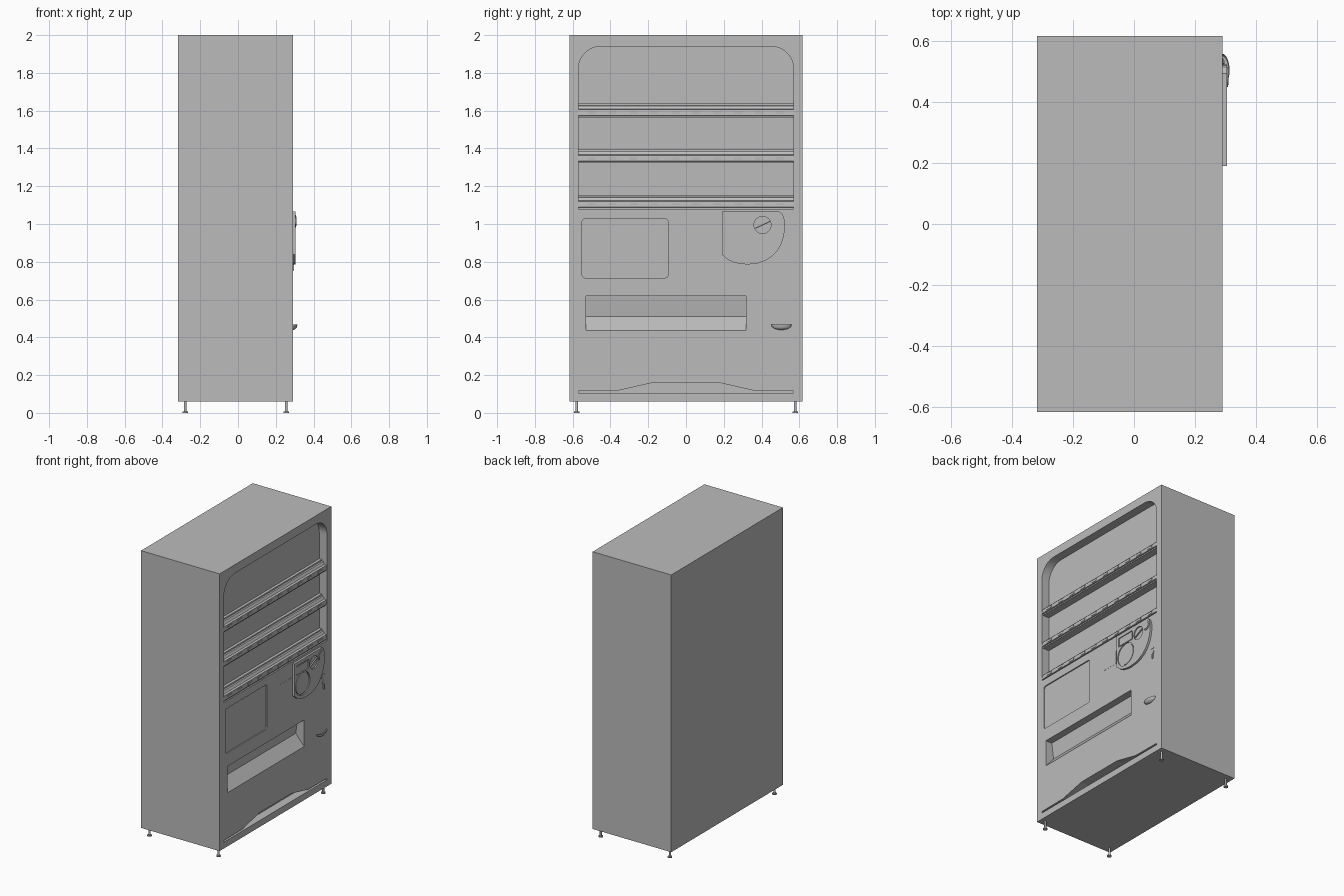
import bpy, bmesh, math
from mathutils import Vector

if "Cube" in bpy.data.objects:
    bpy.data.objects.remove(bpy.data.objects["Cube"])

grey = bpy.data.materials.new("light grey")
grey.diffuse_color = (0.5, 0.5, 0.5, 1)
grey.use_nodes = True
grey.node_tree.nodes["Principled BSDF"].inputs["Base Color"].default_value = grey.diffuse_color
F = 0.29          # x of the front panel (machine faces +x)
HW = 0.6175       # half width


def extrude(name, pts, vec):
    """Closed polygon extruded along vec."""
    bm = bmesh.new()
    face = bm.faces.new([bm.verts.new(p) for p in pts])
    r = bmesh.ops.extrude_face_region(bm, geom=[face])
    bmesh.ops.translate(bm, vec=vec, verts=[v for v in r["geom"] if isinstance(v, bmesh.types.BMVert)])
    bmesh.ops.recalc_face_normals(bm, faces=bm.faces)
    me = bpy.data.meshes.new(name)
    bm.to_mesh(me)
    bm.free()
    ob = bpy.data.objects.new(name, me)
    me.materials.append(grey)
    bpy.context.collection.objects.link(ob)
    return ob


def plate(name, yz, x0, x1):
    return extrude(name, [(x0, y, z) for y, z in yz], Vector((x1 - x0, 0, 0)))


def rail(name, xz, y0, y1):
    return extrude(name, [(x, y0, z) for x, z in xz], Vector((0, y1 - y0, 0)))


def rect(y0, y1, z0, z1, rb=0, rt=0, n=8):
    """Rectangle with rounded bottom (rb) and top (rt) corners."""
    pts = []
    for cy, cz, r, a in ((y0, z0, rb, 180), (y1, z0, rb, 270), (y1, z1, rt, 0), (y0, z1, rt, 90)):
        if r == 0:
            pts.append((cy, cz))
            continue
        oy = cy + (r if cy == y0 else -r)
        oz = cz + (r if cz == z0 else -r)
        for i in range(n + 1):
            t = math.radians(a + 90 * i / n)
            pts.append((oy + r * math.cos(t), oz + r * math.sin(t)))
    return pts


def circle(y, z, r, n=32):
    return [(y + r * math.cos(2 * math.pi * i / n), z + r * math.sin(2 * math.pi * i / n)) for i in range(n)]


def smooth(ob):
    bpy.ops.object.select_all(action='DESELECT')
    ob.select_set(True)
    bpy.context.view_layer.objects.active = ob
    bpy.ops.object.shade_smooth_by_angle(angle=math.radians(30))


def cut(target, cutter):
    cutter.hide_render = True
    m = target.modifiers.new("cut", 'BOOLEAN')
    m.operation, m.solver, m.object = 'DIFFERENCE', 'EXACT', cutter
    bpy.context.view_layer.objects.active = target
    bpy.ops.object.modifier_apply(modifier=m.name)
    bpy.data.objects.remove(cutter)


# Cabinet with its recesses
body = plate("cabinet", rect(-HW, HW, 0.06, 2.0), -0.318, F)
cut(body, plate("window_cutter", rect(-0.57, 0.57, 1.08, 1.94, 0, 0.12, 12), F - 0.06, F + 0.05))
cut(body, plate("poster_cutter", rect(-0.55, -0.095, 0.715, 1.027, 0.015, 0.015, 4), F - 0.008, F + 0.05))
cut(body, rail("tray_cutter", [(F + 0.03, 0.435), (F, 0.435), (F - 0.065, 0.51), (F - 0.05, 0.62), (F + 0.03, 0.62)],
               -0.53, 0.317))
kick = [(-0.57, 0.105), (0.57, 0.105), (0.57, 0.116), (0.36, 0.118), (0.175, 0.16),
        (-0.175, 0.16), (-0.36, 0.118), (-0.57, 0.116)]
cut(body, plate("kick_cutter", kick, F - 0.06, F + 0.05))

# Three display shelves with button bars
for i, z in enumerate((1.08, 1.323, 1.565)):
    prof = [(0.225, z), (0.28, z), (0.28, z + 0.008), (0.288, z + 0.01), (0.284, z + 0.04),
            (0.27, z + 0.044), (0.26, z + 0.06), (0.25, z + 0.062), (0.25, z + 0.072), (0.225, z + 0.072)]
    rail(f"shelf_{i + 1}", prof, -0.57, 0.57)
    for k in range(10):
        y = -0.5 + k * 0.111
        plate(f"button_{i + 1}_{k + 1}", rect(y - 0.022, y + 0.022, z + 0.017, z + 0.032), 0.28, 0.2895)

# Coin panel with display, note dial and buttons
panel = plate("coin_panel", [(0.19, 1.065), (0.19, 0.838), (0.22, 0.812), (0.25, 0.798), (0.29, 0.788), (0.33, 0.786),
              (0.38, 0.792), (0.42, 0.806), (0.455, 0.828), (0.485, 0.86), (0.505, 0.895), (0.518, 0.935),
              (0.524, 0.98), (0.522, 1.02), (0.512, 1.05), (0.495, 1.065)], F - 0.01, 0.305)
cut(panel, plate("display_cutter", rect(0.21, 0.347, 0.975, 1.04, 0.006, 0.006, 3), 0.299, 0.33))
cut(panel, plate("dial_cutter", circle(0.405, 0.995, 0.045), 0.297, 0.33))
cut(panel, plate("hatch_cutter", circle(0.28, 0.895, 0.08, 48), 0.298, 0.33))
smooth(panel)
plate("display_screen", rect(0.218, 0.339, 0.983, 1.032), 0.295, 0.302)
smooth(plate("coin_hatch", circle(0.28, 0.895, 0.073, 48), 0.295, 0.303))
handle = plate("dial_handle", [(0.365, 0.979), (0.367, 0.974), (0.445, 1.011), (0.443, 1.016)], 0.295, 0.305)
smooth(plate("return_button_ring", circle(0.483, 1.015, 0.033), 0.3, 0.308))
smooth(plate("return_button", circle(0.483, 1.015, 0.026), 0.3, 0.31))

# Lock and small label on the front panel
plate("lock_plate", rect(0.51, 0.545, 0.83, 0.86, 0.008, 0.008, 4), F - 0.01, F + 0.002)
smooth(plate("lock_barrel", circle(0.53, 0.805, 0.014, 20), F - 0.01, F + 0.004))
plate("lock_handle", rect(0.526, 0.537, 0.755, 0.795, 0.004, 0.004, 3), F - 0.01, F + 0.007)
plate("label_plate", rect(0.055, 0.17, 0.88, 0.97), F - 0.005, F + 0.001)

# Coin return cup: lower half of a flattened sphere with a hollow top
bm = bmesh.new()
bmesh.ops.create_uvsphere(bm, u_segments=32, v_segments=16, radius=1)
bmesh.ops.bisect_plane(bm, geom=bm.verts[:] + bm.edges[:] + bm.faces[:], plane_co=(0, 0, 0),
                       plane_no=(0, 0, 1), clear_outer=True)
rim = bmesh.ops.holes_fill(bm, edges=[e for e in bm.edges if e.is_boundary])["faces"]
bmesh.ops.inset_region(bm, faces=rim, thickness=0.12, depth=0)
bmesh.ops.translate(bm, vec=(0, 0, -0.5), verts=list({v for f in rim for v in f.verts}))
for v in bm.verts:
    v.co = Vector((F + 0.024 * v.co.x, 0.505 + 0.054 * v.co.y, 0.467 + 0.028 * v.co.z))
me = bpy.data.meshes.new("coin_return_cup")
bm.to_mesh(me)
bm.free()
me.materials.append(grey)
cup = bpy.data.objects.new("coin_return_cup", me)
bpy.context.collection.objects.link(cup)
smooth(cup)

# Four levelling feet
for x in (-0.28, 0.255):
    for y in (-0.578, 0.578):
        tag = ("back" if x < 0 else "front") + ("_left" if y < 0 else "_right")
        for part, r, z0, z1 in (("pad", 0.015, 0, 0.007), ("stem", 0.007, 0.007, 0.062)):
            pts = [(x + r * math.cos(math.tau * i / 16), y + r * math.sin(math.tau * i / 16), z0) for i in range(16)]
            smooth(extrude(f"{tag}_foot_{part}", pts, Vector((0, 0, z1 - z0))))
